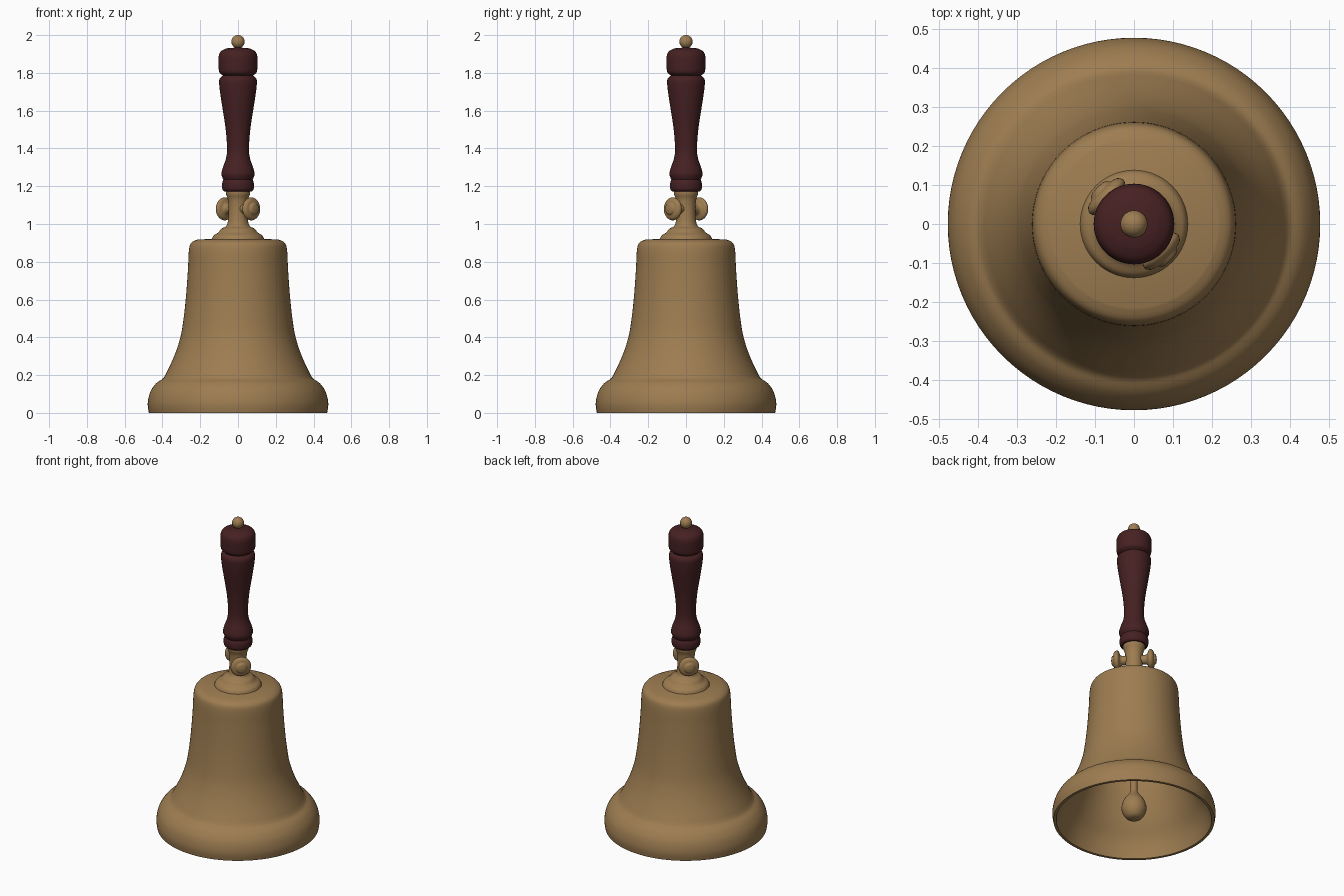
import bpy, math
from mathutils import Vector

cube = bpy.data.objects.get("Cube")
if cube:
    bpy.data.objects.remove(cube, do_unlink=True)


def make_material(name, color):
    mat = bpy.data.materials.new(name)
    mat.use_nodes = True
    mat.diffuse_color = color
    bsdf = mat.node_tree.nodes["Principled BSDF"]
    bsdf.inputs["Base Color"].default_value = color
    bsdf.inputs["Roughness"].default_value = 0.5
    return mat


brass = make_material("brass", (0.34, 0.205, 0.083, 1))
wood = make_material("dark red wood", (0.062, 0.015, 0.016, 1))


def lathe(name, profile, mat, segments=64, angle=40):
    """Revolve (radius, height) points about z; zero radius closes a pole."""
    verts, rings, faces = [], [], []
    for r, z in profile:
        count = 1 if r == 0 else segments
        rings.append([len(verts) + i % count for i in range(segments)])
        for i in range(count):
            a = math.tau * i / segments
            verts.append((r * math.cos(a), r * math.sin(a), z))
    for low, high in zip(rings, rings[1:]):
        for i in range(segments):
            j = (i + 1) % segments
            quad = [low[i], low[j], high[j], high[i]]
            faces.append(list(dict.fromkeys(quad)))
    mesh = bpy.data.meshes.new(name)
    mesh.from_pydata(verts, [], faces)
    mesh.materials.append(mat)
    obj = bpy.data.objects.new(name, mesh)
    bpy.context.collection.objects.link(obj)
    bpy.ops.object.select_all(action="DESELECT")
    obj.select_set(True)
    bpy.context.view_layer.objects.active = obj
    bpy.ops.object.shade_smooth_by_angle(angle=math.radians(angle))
    return obj


def smooth(points, steps=4):
    """Pass a rounded curve through the profile points."""
    pts = [Vector(p) for p in points]
    pts = [pts[0]] + pts + [pts[-1]]
    out = []
    for a, b, c, d in zip(pts, pts[1:], pts[2:], pts[3:]):
        for s in range(steps):
            t = s / steps
            out.append(0.5 * (2 * b + (c - a) * t + (2 * a - 5 * b + 4 * c - d) * t ** 2
                              + (3 * b - a - 3 * c + d) * t ** 3))
    return [tuple(p) for p in out] + [tuple(points[-1])]


# Bell: hollow interior, thin rim, rounded lip, step and flared waist
inside = smooth([(0.20, 0.87), (0.235, 0.82), (0.25, 0.6), (0.28, 0.4),
                 (0.35, 0.22), (0.42, 0.1), (0.455, 0.0)])
lip = smooth([(0.472, 0.0), (0.478, 0.05), (0.465, 0.11), (0.435, 0.155), (0.402, 0.178)])
waist = smooth([(0.392, 0.188), (0.34, 0.295), (0.305, 0.4), (0.288, 0.5), (0.275, 0.62),
                (0.265, 0.76), (0.26, 0.86), (0.248, 0.9), (0.215, 0.918)])
lathe("bell", [(0, 0.87)] + inside + lip + waist + [(0, 0.925)], brass, 96)

# Crown and neck
crown = smooth([(0.14, 0.915), (0.13, 0.938), (0.105, 0.955), (0.088, 0.975), (0.062, 0.99),
                (0.053, 1.02), (0.05, 1.08), (0.054, 1.13), (0.064, 1.16), (0.064, 1.19)])
lathe("crown_and_neck", [(0, 0.915)] + crown + [(0, 1.19)], brass)

# Clapper: rod and pear-shaped ball
ball = smooth([(0.0, 0.003), (0.04, 0.012), (0.066, 0.045), (0.073, 0.085),
               (0.06, 0.13), (0.035, 0.165), (0.02, 0.19)])
lathe("clapper", ball + [(0.02, 0.88), (0, 0.88)], brass, 32)

# Diagonal pivot bolt with a rounded head on each side
head = smooth([(0.028, 0.035), (0.03, 0.075), (0.055, 0.088), (0.061, 0.1),
               (0.052, 0.114), (0.034, 0.12), (0.025, 0.13), (0.0, 0.134)])
for side, sign in (("left", 1), ("right", -1)):
    bolt = lathe(side + "_bolt", [(0, 0.035)] + head, brass, 32)
    axis = Vector((sign, -sign, 0))
    bolt.rotation_euler = axis.to_track_quat("Z", "Y").to_euler()
    bolt.location.z = 1.08

# Turned handle: foot ring, lower bulge, grip and cap
foot = smooth([(0.072, 1.172), (0.083, 1.185), (0.084, 1.215), (0.077, 1.235)])
bulge = smooth([(0.08, 1.24), (0.088, 1.265), (0.08, 1.3), (0.064, 1.345), (0.058, 1.4),
                (0.065, 1.5), (0.08, 1.6), (0.094, 1.69), (0.1, 1.75), (0.095, 1.772),
                (0.08, 1.785)])
cap = smooth([(0.085, 1.79), (0.1, 1.805), (0.103, 1.85), (0.102, 1.89), (0.09, 1.915),
              (0.06, 1.93)])
lathe("handle", [(0, 1.172)] + foot + bulge + cap + [(0, 1.935)], wood)

# Finial knob on top of the handle
knob = [(0.035 * math.sin(math.pi * i / 16), 1.965 - 0.035 * math.cos(math.pi * i / 16))
        for i in range(1, 16)]
lathe("finial", [(0, 1.93)] + knob + [(0, 2.0)], brass, 32)
